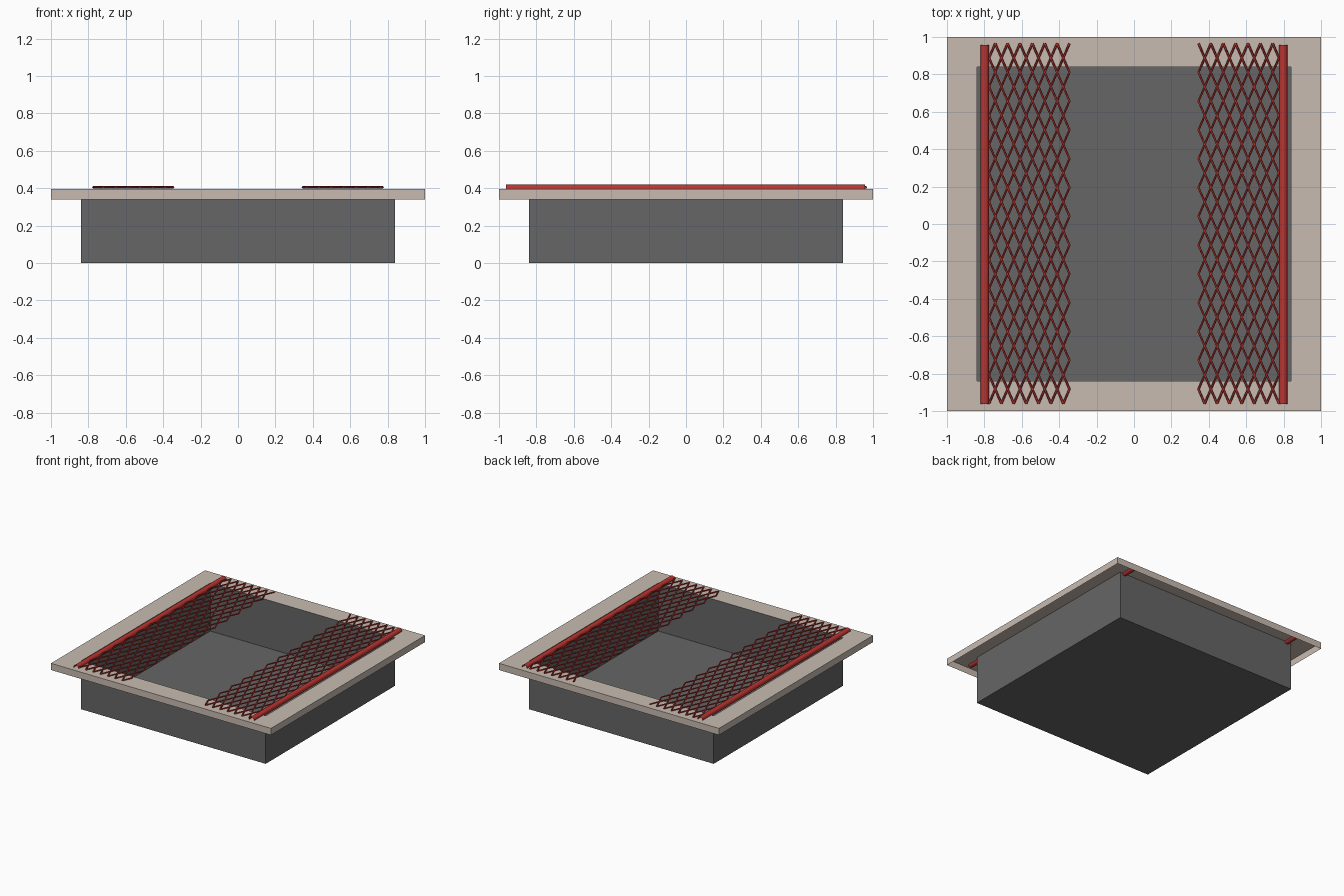
import bpy
import bmesh
import math

cube = bpy.data.objects.get("Cube")
if cube:
    bpy.data.objects.remove(cube, do_unlink=True)


def material(name, rgb):
    m = bpy.data.materials.new(name)
    m.use_nodes = True
    m.diffuse_color = (*rgb, 1)
    m.node_tree.nodes["Principled BSDF"].inputs["Base Color"].default_value = (*rgb, 1)
    return m


BEIGE = material("beige stone", (0.58, 0.50, 0.44))
GREY = material("dark grey", (0.133, 0.133, 0.133))
RED = material("red metal", (0.50, 0.035, 0.03))

TOP = 0.395    # height of the rim surface
PIT = 0.84     # half width of the pit


def square_shell(name, profile, mat, closed=False):
    """Sweep (half width, z) points round a square; optionally cap the last ring."""
    bm = bmesh.new()
    rings = [[bm.verts.new((sx * r, sy * r, z))
              for sx, sy in ((-1, -1), (1, -1), (1, 1), (-1, 1))] for r, z in profile]
    for a, b in zip(rings, rings[1:]):
        for i in range(4):
            j = (i + 1) % 4
            bm.faces.new((a[i], b[i], b[j], a[j]))
    if closed:
        bm.faces.new(rings[-1][::-1])
    return finish(name, bm, mat)


def finish(name, bm, mat):
    me = bpy.data.meshes.new(name)
    bm.to_mesh(me)
    bm.free()
    me.materials.append(mat)
    ob = bpy.data.objects.new(name, me)
    bpy.context.collection.objects.link(ob)
    return ob


def select_only(ob):
    bpy.ops.object.select_all(action="DESELECT")
    ob.select_set(True)
    bpy.context.view_layer.objects.active = ob


# Rim with an open underside, and the sunken pit
square_shell("rim", [(PIT, TOP), (1, TOP), (1, 0.34)], BEIGE)
bm_pit = square_shell("pit", [(PIT, TOP), (PIT, 0)], GREY, closed=True)


# Open-ended rail lying along each side
def rail(name, x):
    bpy.ops.mesh.primitive_cylinder_add(
        vertices=12, radius=0.0225, depth=1.92, end_fill_type="NOTHING",
        location=(x, -0.003, 0.398), rotation=(math.pi / 2, 0, 0))
    ob = bpy.context.object
    ob.name = name
    ob.data.materials.append(RED)
    bpy.ops.object.shade_smooth_by_angle()


# Woven netting: neighbouring zigzag wires mirror each other and meet at their tips
def netting(name, side):
    inner, outer, wires, steps = 0.345, 0.775, 13, 25
    pitch = (outer - inner) / wires
    cu = bpy.data.curves.new(name, "CURVE")
    cu.dimensions = "3D"
    cu.bevel_depth = 0.006
    cu.bevel_resolution = 0
    for w in range(wires):
        sp = cu.splines.new("POLY")
        sp.points.add(steps)
        for k, p in enumerate(sp.points):
            x = inner + pitch * (w + (k + w) % 2)
            y = 0.965 - 1.925 * k / steps
            p.co = (side * x, y, 0.405, 1)
    cu.materials.append(RED)
    ob = bpy.data.objects.new(name, cu)
    bpy.context.collection.objects.link(ob)
    select_only(ob)
    bpy.ops.object.convert(target="MESH")


for label, side in (("left", 1), ("right", -1)):
    rail(label + "_rail", side * 0.798)
    netting(label + "_netting", side)
